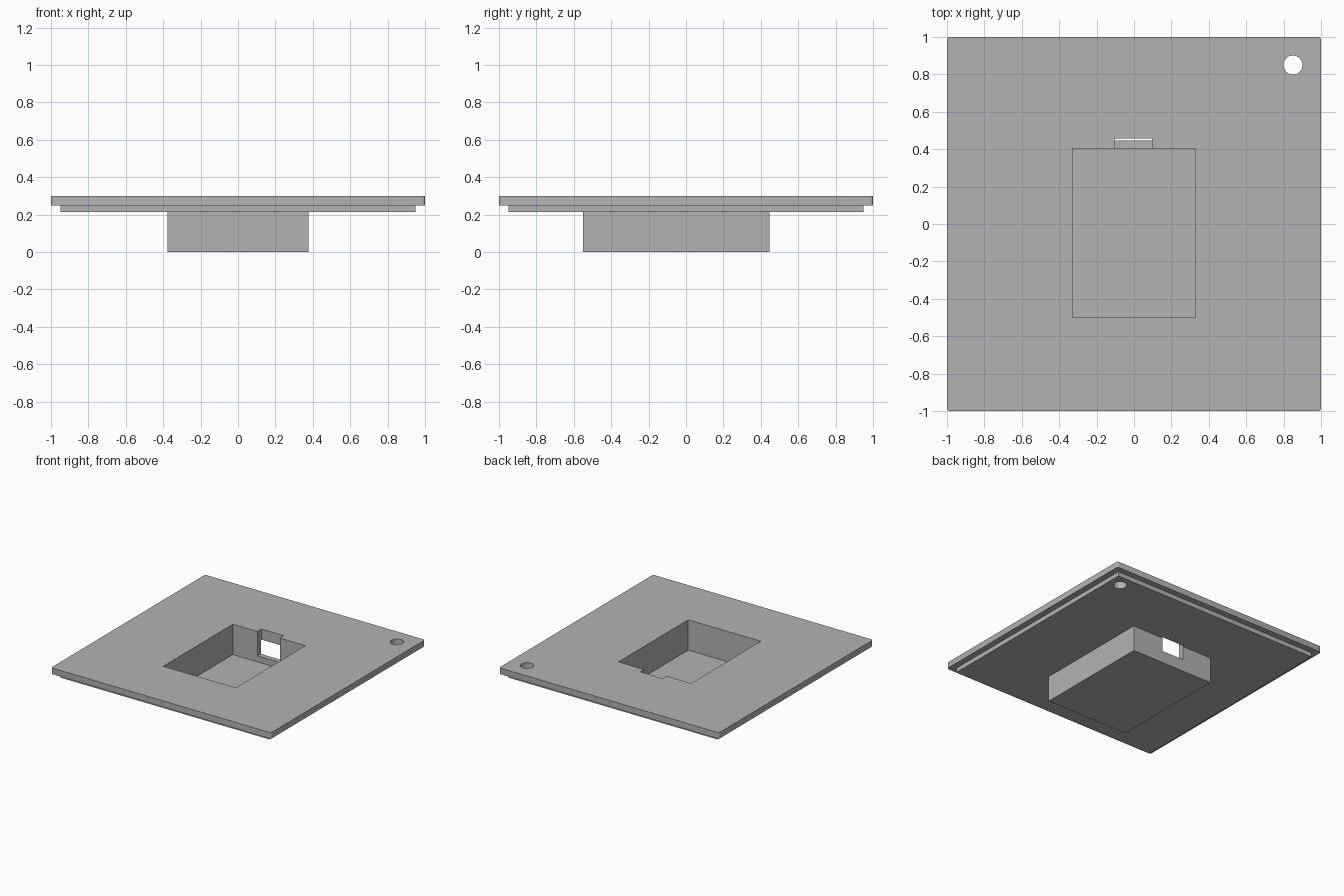
import bpy
import bmesh
from mathutils import Matrix, Vector

cube = bpy.data.objects.get("Cube")
if cube:
    bpy.data.objects.remove(cube, do_unlink=True)

grey = bpy.data.materials.new("plain grey")
grey.use_nodes = True
colour = (0.45, 0.45, 0.45, 1)
grey.diffuse_color = colour
grey.node_tree.nodes["Principled BSDF"].inputs["Base Color"].default_value = colour


def add_object(name, bm):
    mesh = bpy.data.meshes.new(name)
    bm.to_mesh(mesh)
    bm.free()
    mesh.materials.append(grey)
    obj = bpy.data.objects.new(name, mesh)
    bpy.context.collection.objects.link(obj)
    return obj


def block(name, low, high, corner=0):
    """Box between two corners, with optional rounded upright edges."""
    low, high = Vector(low), Vector(high)
    bm = bmesh.new()
    bmesh.ops.create_cube(bm, size=1, matrix=Matrix.Translation((low + high) / 2)
                          @ Matrix.Diagonal((*(high - low), 1)))
    if corner:
        upright = [e for e in bm.edges
                   if abs(e.verts[0].co.z - e.verts[1].co.z) > 0.01]
        bmesh.ops.bevel(bm, geom=upright, offset=corner, segments=4,
                        profile=0.5, affect='EDGES')
    return add_object(name, bm)


def combine(target, tool, operation):
    """Apply a boolean to the target and remove the tool."""
    mod = target.modifiers.new(tool.name, 'BOOLEAN')
    mod.operation, mod.solver, mod.object = operation, 'EXACT', tool
    bpy.context.view_layer.objects.active = target
    bpy.ops.object.modifier_apply(modifier=mod.name)
    bpy.data.objects.remove(tool, do_unlink=True)


# Solid parts: top plate, stepped lip below it and hanging pocket box
cover = block("recessed_cover_plate", (-1, -1, 0.25), (1, 1, 0.3), corner=0.015)
lip = block("locating_lip", (-0.95, -0.95, 0.213), (0.95, 0.95, 0.28))
box = block("pocket_box", (-0.377, -0.55, 0), (0.377, 0.447, 0.27))
for part in (lip, box):
    combine(cover, part, 'UNION')

# Openings: pocket, slot through its back wall and corner hole
pocket = block("pocket_opening", (-0.33, -0.5, 0.05), (0.33, 0.405, 0.5))
slot = block("back_slot", (-0.105, 0.3, 0.1), (0.097, 0.457, 0.5))
bm = bmesh.new()
bmesh.ops.create_cone(bm, cap_ends=True, segments=48, radius1=0.051, radius2=0.051,
                      depth=1, matrix=Matrix.Translation((0.85, 0.85, 0.3)))
hole = add_object("corner_hole", bm)
for part in (pocket, slot, hole):
    combine(cover, part, 'DIFFERENCE')

# Smooth the hole and corners, keep the rest crisp
cover.select_set(True)
bpy.context.view_layer.objects.active = cover
bpy.ops.object.shade_smooth_by_angle()
